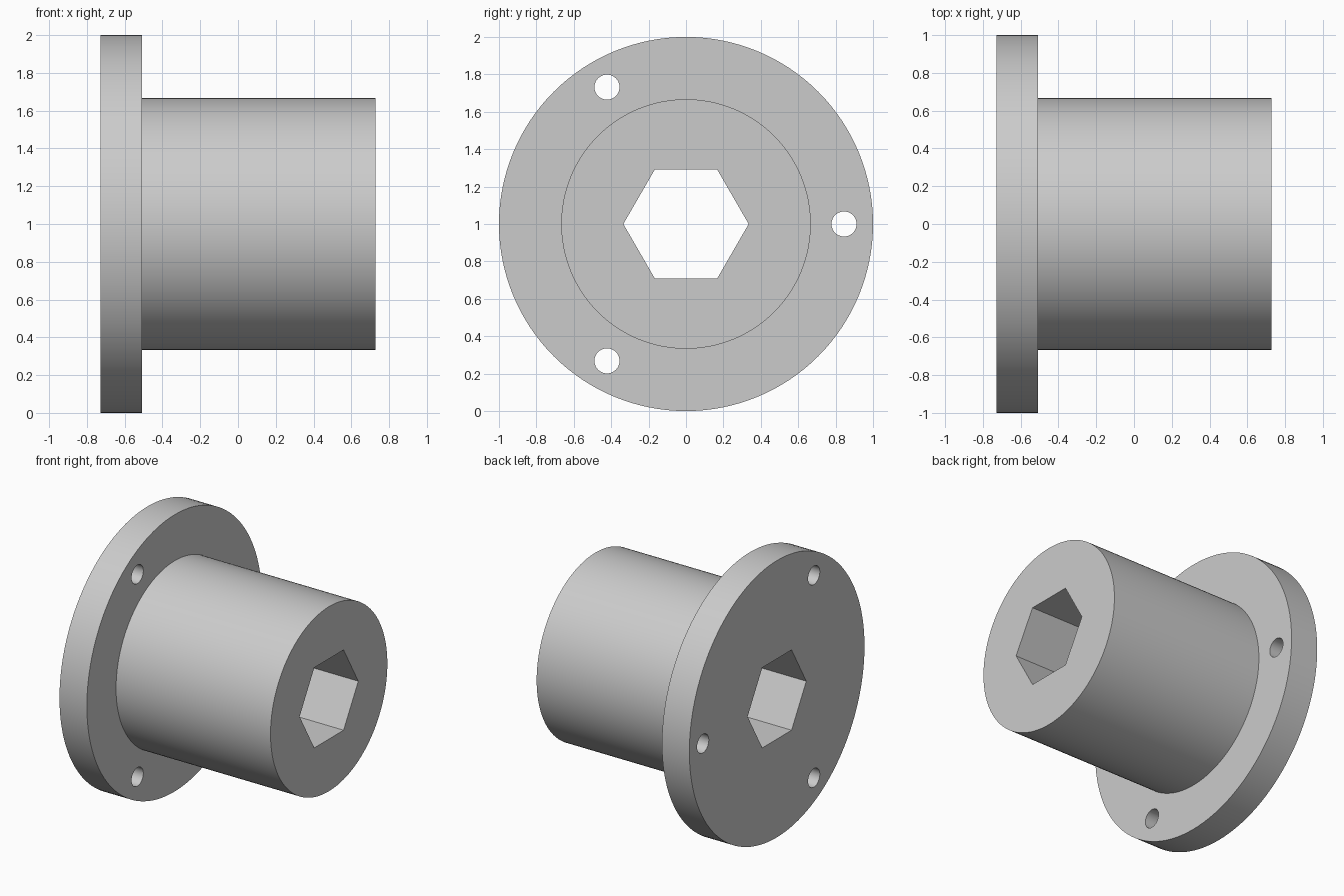
import bpy, bmesh
from math import cos, sin, tau

if "Cube" in bpy.data.objects:
    bpy.data.objects.remove(bpy.data.objects["Cube"], do_unlink=True)

BACK, STEP, FRONT = -0.727, -0.508, 0.727
FLANGE_R, BARREL_R, HEX_R = 1.0, 0.667, 0.335
BOLT_R, BOLT_CIRCLE = 0.067, 0.845

grey = bpy.data.materials.new("light_grey")
grey.use_nodes = True
grey.diffuse_color = (0.6, 0.6, 0.6, 1)
grey.node_tree.nodes["Principled BSDF"].inputs["Base Color"].default_value = (0.6, 0.6, 0.6, 1)


def turned(name, profile, sides, y=0.0, z=1.0):
    """Capped solid around an x-parallel axis from (x, radius) pairs."""
    bm = bmesh.new()
    rings = [[bm.verts.new((x, y + r * cos(tau * i / sides), z + r * sin(tau * i / sides)))
              for i in range(sides)] for x, r in profile]
    for a, b in zip(rings, rings[1:]):
        for i in range(sides):
            j = (i + 1) % sides
            bm.faces.new((a[i], a[j], b[j], b[i]))
    bm.faces.new(rings[0])
    bm.faces.new(rings[-1])
    bmesh.ops.recalc_face_normals(bm, faces=bm.faces)
    mesh = bpy.data.meshes.new(name)
    bm.to_mesh(mesh)
    bm.free()
    mesh.materials.append(grey)
    obj = bpy.data.objects.new(name, mesh)
    bpy.context.collection.objects.link(obj)
    return obj


# Flange and barrel as one turned body
hub = turned("flanged_hub", [(BACK, FLANGE_R), (STEP, FLANGE_R),
                             (STEP, BARREL_R), (FRONT, BARREL_R)], 128)

# Hexagonal bore and three bolt holes
cutters = [turned("hex_bore_cutter", [(-1, HEX_R), (1, HEX_R)], 6)]
for k in range(3):
    a = tau * k / 3
    cutters.append(turned("bolt_hole_cutter", [(-1, BOLT_R), (-0.3, BOLT_R)], 48,
                          BOLT_CIRCLE * cos(a), 1 + BOLT_CIRCLE * sin(a)))

bpy.ops.object.select_all(action="DESELECT")
bpy.context.view_layer.objects.active = hub
hub.select_set(True)
for cutter in cutters:
    cutter.hide_render = True
    cut = hub.modifiers.new("cut", "BOOLEAN")
    cut.operation = "DIFFERENCE"
    cut.solver = "EXACT"
    cut.object = cutter
    bpy.ops.object.modifier_apply(modifier=cut.name)
    bpy.data.objects.remove(cutter, do_unlink=True)

# Smooth round walls, crisp edges
bpy.ops.object.shade_smooth_by_angle()
